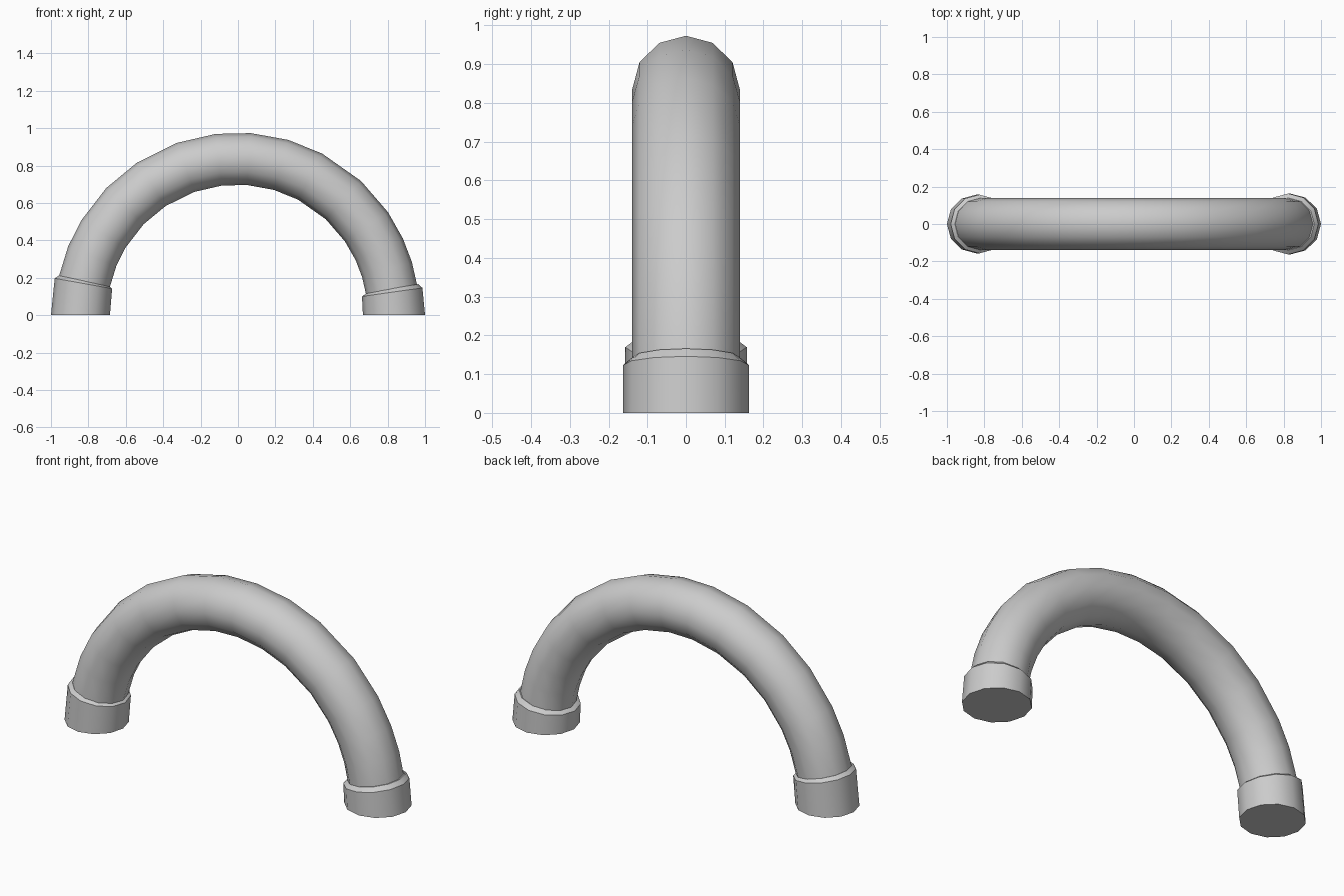
import bpy, bmesh
from math import sin, cos, pi, radians
from mathutils import Vector

default = bpy.data.objects.get("Cube")
if default:
    bpy.data.objects.remove(default)

SIDES = 12

grey = bpy.data.materials.new("light grey")
grey.use_nodes = True
grey.diffuse_color = (0.6, 0.6, 0.6, 1)
grey.node_tree.nodes["Principled BSDF"].inputs["Base Color"].default_value = (0.6, 0.6, 0.6, 1)


def ring(outer, inner, half_width):
    """Twelve-sided section spanning two points of the x-z plane."""
    a, b = Vector((outer[0], 0, outer[1])), Vector((inner[0], 0, inner[1]))
    mid, arm = (a + b) / 2, (a - b) / 2
    turns = [2 * pi * i / SIDES for i in range(SIDES)]
    return [mid + arm * cos(t) + Vector((0, half_width * sin(t), 0)) for t in turns]


def loft(name, rings):
    """Capped skin through a list of rings."""
    bm = bmesh.new()
    loops = [[bm.verts.new(p) for p in r] for r in rings]
    for low, high in zip(loops, loops[1:]):
        for i in range(SIDES):
            j = (i + 1) % SIDES
            bm.faces.new((low[i], low[j], high[j], high[i]))
    bm.faces.new(loops[0])
    bm.faces.new(loops[-1])
    bmesh.ops.recalc_face_normals(bm, faces=bm.faces)
    mesh = bpy.data.meshes.new(name)
    bm.to_mesh(mesh)
    bm.free()
    mesh.materials.append(grey)
    obj = bpy.data.objects.new(name, mesh)
    bpy.context.collection.objects.link(obj)
    bpy.ops.object.select_all(action='DESELECT')
    obj.select_set(True)
    bpy.context.view_layer.objects.active = obj
    bpy.ops.object.shade_smooth_by_angle(angle=radians(31))


# Arched pipe, swept from the right foot (-x) to the left foot (+x)
TUBE = 0.139
sections = []
for deg in (8, 12, 22, 31, 44, 56.5, 70.5, 83, 94, 106, 117.5, 132.5, 145.5, 155, 163, 171.5, 174):
    t = radians(deg)
    radius = 0.837 + 0.004 * cos(t)
    x, z = -cos(t), sin(t)
    sections.append(ring((x * (radius + TUBE), z * (radius + TUBE)),
                         (x * (radius - TUBE), z * (radius - TUBE)), TUBE))
loft("arched_pipe", sections)

# End collars: flat foot, slanted shoulder, chamfer back to the pipe
loft("right_collar", [
    ring((-1, 0), (-0.685, 0), 0.157),
    ring((-0.98, 0.197), (-0.673, 0.142), 0.157),
    ring((-0.958, 0.212), (-0.688, 0.155), 0.138),
])
loft("left_collar", [
    ring((1, 0), (0.668, 0), 0.163),
    ring((0.986, 0.146), (0.663, 0.1), 0.163),
    ring((0.964, 0.166), (0.69, 0.12), 0.139),
])
